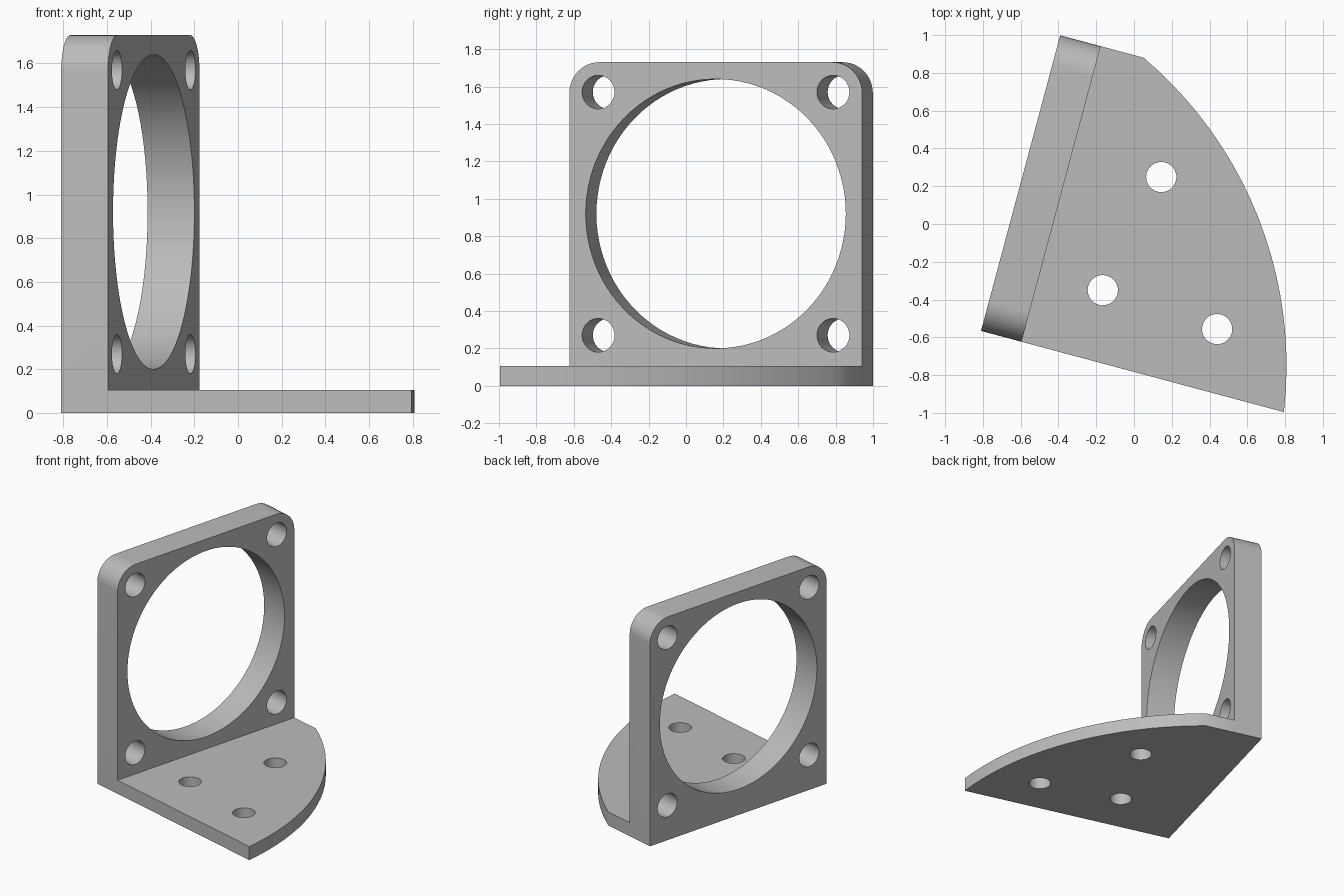
import bpy, bmesh, math
from mathutils import Matrix

if "Cube" in bpy.data.objects:
    bpy.data.objects.remove(bpy.data.objects["Cube"])

W, H, T, BASE = 1.62, 1.73, 0.222, 0.105   # upright width, height, thickness; base thickness
TILT = math.radians(-15)

grey = bpy.data.materials.new("light grey")
grey.diffuse_color = (0.5, 0.5, 0.5, 1)
grey.use_nodes = True
grey.node_tree.nodes["Principled BSDF"].inputs["Base Color"].default_value = grey.diffuse_color


def prism(name, outline, offset):
    """Extrude a closed 3D outline along an offset vector."""
    bm = bmesh.new()
    face = bm.faces.new([bm.verts.new(p) for p in outline])
    new = bmesh.ops.extrude_face_region(bm, geom=[face])["geom"]
    bmesh.ops.translate(bm, vec=offset, verts=[v for v in new if isinstance(v, bmesh.types.BMVert)])
    bmesh.ops.recalc_face_normals(bm, faces=bm.faces)
    me = bpy.data.meshes.new(name)
    bm.to_mesh(me)
    bm.free()
    ob = bpy.data.objects.new(name, me)
    bpy.context.collection.objects.link(ob)
    me.materials.append(grey)
    return ob


def arc(cx, cy, r, a0, a1, n):
    return [(cx + r * math.cos(a0 + (a1 - a0) * i / n),
             cy + r * math.sin(a0 + (a1 - a0) * i / n)) for i in range(n + 1)]


def circle(cx, cy, r, n):
    return arc(cx, cy, r, 0, math.tau * (n - 1) / n, n - 1)


def combine(target, tool, operation):
    mod = target.modifiers.new(operation, 'BOOLEAN')
    mod.operation, mod.solver, mod.object = operation, 'EXACT', tool
    bpy.context.view_layer.objects.active = target
    bpy.ops.object.modifier_apply(modifier=mod.name)
    bpy.data.objects.remove(tool)


# Upright frame plate with rounded top corners
R = 0.165
profile = [(0, 0), (W, 0)]
profile += arc(W - R, H - R, R, 0, math.pi / 2, 12)
profile += arc(R, H - R, R, math.pi / 2, math.pi, 12)
bracket = prism("fan_bracket", [(0, y, z) for y, z in profile], (T, 0, 0))

# Base flange with a curved outer edge
cx, cy, r = -0.454, -0.313, 2.137
edge = arc(cx, cy, r, math.asin(-cy / r), math.asin((W - cy) / r), 20)
edge[0], edge[-1] = (edge[0][0], 0), (edge[-1][0], W)
base = prism("base_flange", [(x, y, 0) for x, y in [(T / 2, W), (T / 2, 0)] + edge], (0, 0, BASE))
combine(bracket, base, 'UNION')

# Large opening and four screw holes through the upright
holes = [(W / 2, 0.92, 0.72, 96)]
holes += [(W / 2 + sy * 0.65, 0.92 + sz * 0.65, 0.09, 32) for sy in (-1, 1) for sz in (-1, 1)]
for y, z, rad, n in holes:
    cutter = prism("hole_cutter", [(-0.2, a, b) for a, b in circle(y, z, rad, n)], (0.8, 0, 0))
    combine(bracket, cutter, 'DIFFERENCE')

# Three mounting holes through the base
for x, y in [(0.711, 1.034), (0.567, 0.375), (1.205, 0.333)]:
    cutter = prism("hole_cutter", [(a, b, -0.2) for a, b in circle(x, y, 0.08, 32)], (0, 0, 0.5))
    combine(bracket, cutter, 'DIFFERENCE')

# Turn the bracket into place and smooth the curved walls
bracket.data.transform(Matrix.Translation((-0.81, -0.566, 0)) @ Matrix.Rotation(TILT, 4, 'Z'))
bpy.ops.object.select_all(action='DESELECT')
bracket.select_set(True)
bpy.context.view_layer.objects.active = bracket
bpy.ops.object.shade_smooth_by_angle(angle=math.radians(30))
